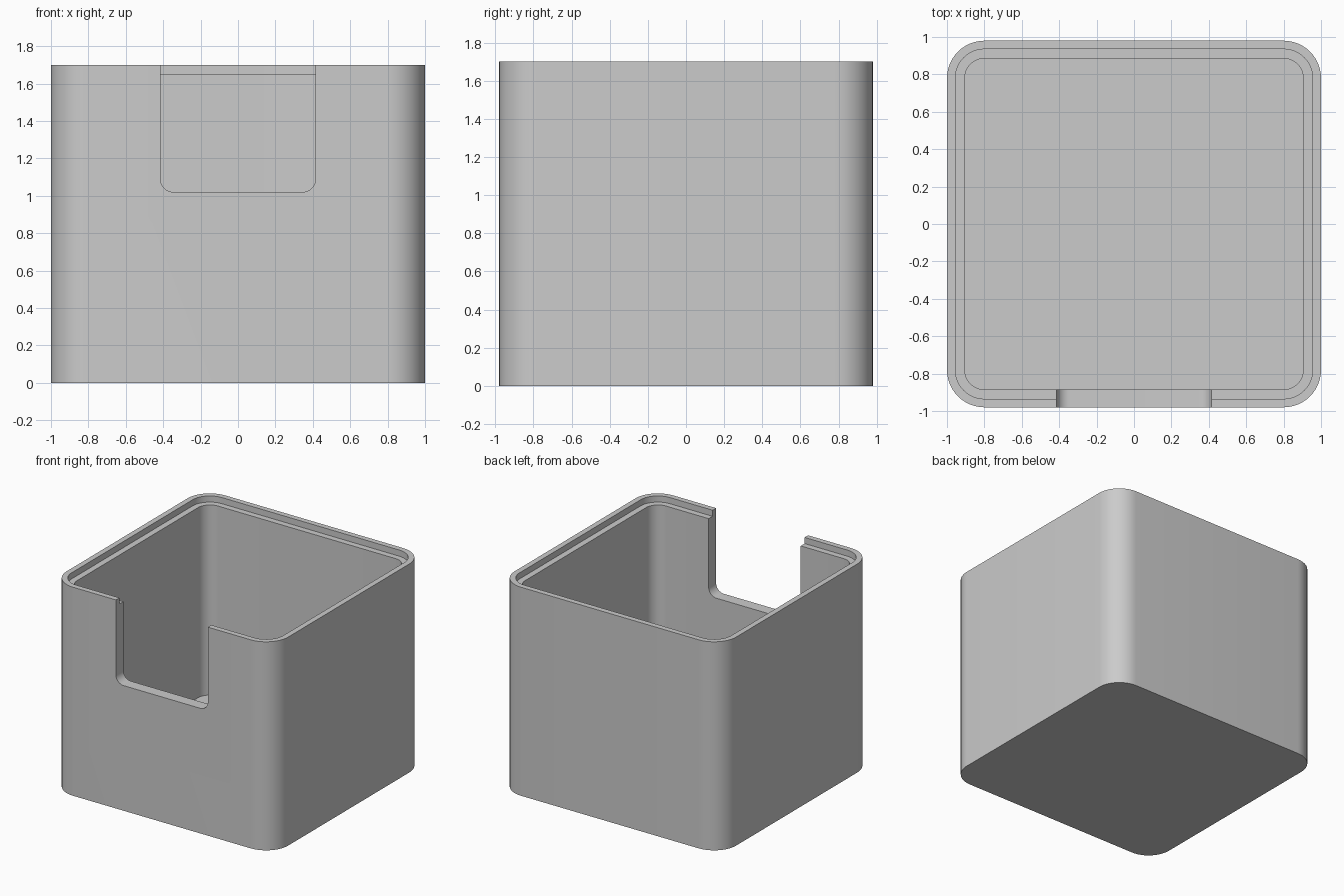
import bpy
import bmesh
from math import cos, sin, pi, radians

cube = bpy.data.objects.get("Cube")
if cube:
    bpy.data.objects.remove(cube, do_unlink=True)

HALF_X, HALF_Y, HEIGHT = 1.0, 0.98, 1.7
CORNER = 0.2
LIP, WALL = 0.045, 0.095          # insets of the rim step and the inner wall
LEDGE_Z, FLOOR_Z = 1.65, 0.1
NOTCH_HALF, NOTCH_Z, NOTCH_R = 0.415, 1.02, 0.07
SEGMENTS = 12

grey = bpy.data.materials.new("light grey plastic")
grey.use_nodes = True
colour = (0.6, 0.6, 0.6, 1)
grey.diffuse_color = colour
grey.node_tree.nodes["Principled BSDF"].inputs["Base Color"].default_value = colour


def arc(cx, cy, r, start):
    """Points of a quarter circle."""
    angles = [start + pi / 2 * i / SEGMENTS for i in range(SEGMENTS + 1)]
    return [(cx + r * cos(a), cy + r * sin(a)) for a in angles]


def rounded_rect(inset):
    x, y, r = HALF_X - CORNER, HALF_Y - CORNER, CORNER - inset
    corners = [(x, y), (-x, y), (-x, -y), (x, -y)]
    return [p for i, (cx, cy) in enumerate(corners) for p in arc(cx, cy, r, i * pi / 2)]


def loft(name, loops):
    """Skin a list of point loops and cap both ends."""
    bm = bmesh.new()
    rings = [[bm.verts.new(p) for p in loop] for loop in loops]
    for a, b in zip(rings, rings[1:]):
        for i in range(len(a)):
            j = (i + 1) % len(a)
            bm.faces.new((a[i], a[j], b[j], b[i]))
    bm.faces.new(rings[0])
    bm.faces.new(rings[-1])
    bmesh.ops.recalc_face_normals(bm, faces=bm.faces)
    mesh = bpy.data.meshes.new(name)
    bm.to_mesh(mesh)
    bm.free()
    obj = bpy.data.objects.new(name, mesh)
    bpy.context.collection.objects.link(obj)
    mesh.materials.append(grey)
    return obj


# Open box: outer wall, rim, recessed ledge, inner wall and floor
section = [(0, 0), (0, HEIGHT), (LIP, HEIGHT), (LIP, LEDGE_Z), (WALL, LEDGE_Z), (WALL, FLOOR_Z)]
box = loft("open_box", [[(x, y, z) for x, y in rounded_rect(inset)] for inset, z in section])

# Front notch with rounded lower corners
fx, fz = NOTCH_HALF - NOTCH_R, NOTCH_Z + NOTCH_R
outline = arc(-fx, fz, NOTCH_R, pi) + arc(fx, fz, NOTCH_R, 1.5 * pi)
outline += [(NOTCH_HALF, HEIGHT + 0.2), (-NOTCH_HALF, HEIGHT + 0.2)]
cutter = loft("notch_cutter", [[(x, y, z) for x, z in outline] for y in (-1.2, -0.7)])
cutter.hide_render = True

cut = box.modifiers.new("front notch", "BOOLEAN")
cut.operation = "DIFFERENCE"
cut.solver = "EXACT"
cut.object = cutter

# Apply the cut, then smooth the rounded corners
bpy.ops.object.select_all(action="DESELECT")
box.select_set(True)
bpy.context.view_layer.objects.active = box
bpy.ops.object.modifier_apply(modifier=cut.name)
bpy.data.objects.remove(cutter, do_unlink=True)
bpy.ops.object.shade_smooth_by_angle(angle=radians(30))
